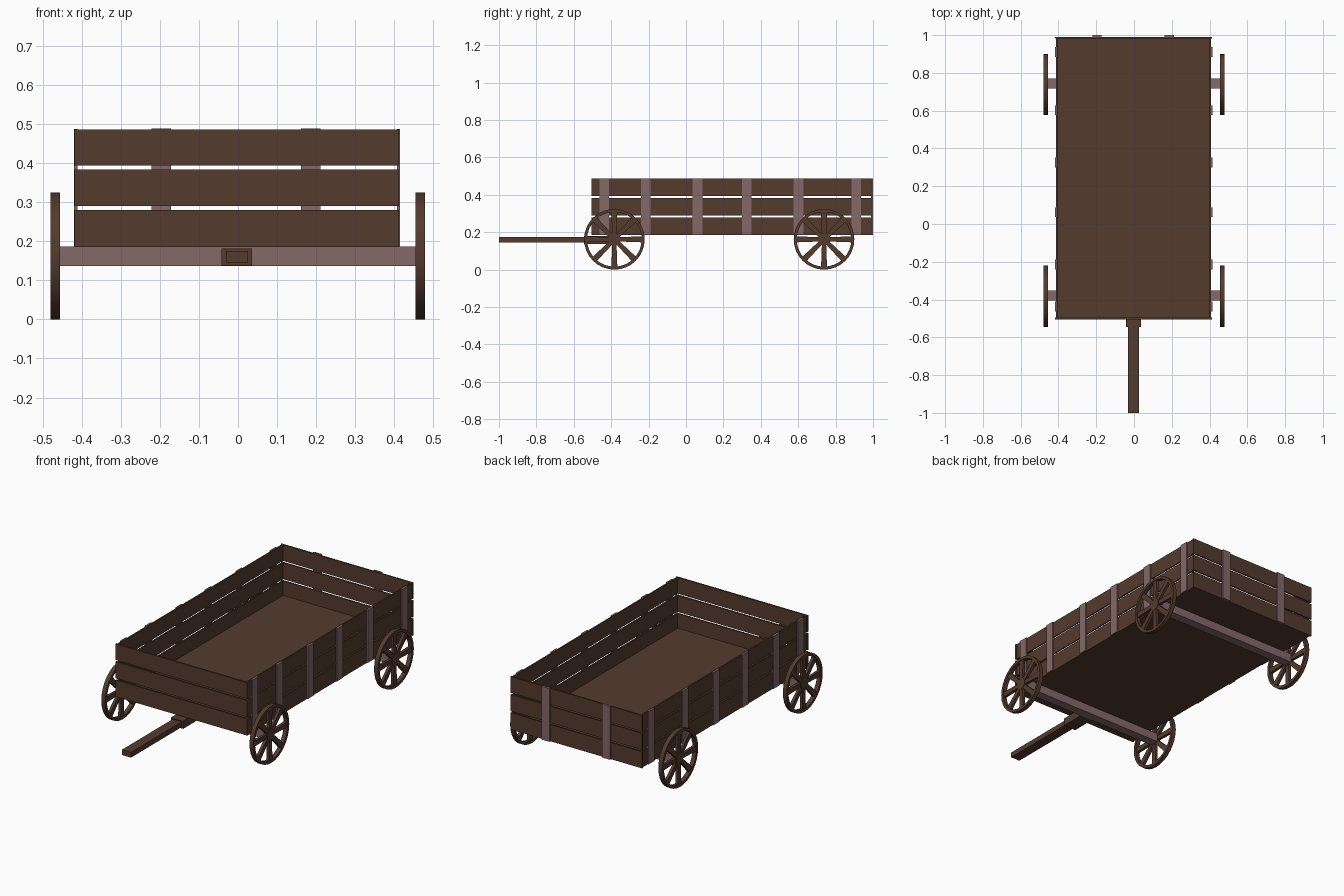
import bpy, bmesh, math
from mathutils import Matrix, Vector

if "Cube" in bpy.data.objects:
    bpy.data.objects.remove(bpy.data.objects["Cube"])


def material(name, rgb):
    m = bpy.data.materials.new(name)
    m.diffuse_color = (*rgb, 1)
    m.use_nodes = True
    m.node_tree.nodes["Principled BSDF"].inputs["Base Color"].default_value = m.diffuse_color
    return m


BROWN = material("dark_brown_wood", (0.088, 0.043, 0.027))
MAUVE = material("mauve_wood", (0.23, 0.138, 0.138))


def finish(name, bm, mat):
    bmesh.ops.recalc_face_normals(bm, faces=bm.faces[:])
    me = bpy.data.meshes.new(name)
    bm.to_mesh(me)
    bm.free()
    me.materials.append(mat)
    ob = bpy.data.objects.new(name, me)
    bpy.context.collection.objects.link(ob)
    return ob


def box(name, x, y, z, mat):
    """Box from (min, max) ranges."""
    bm = bmesh.new()
    bmesh.ops.create_cube(bm, size=1)
    for v in bm.verts:
        v.co = Vector([(r[0] + r[1]) / 2 + c * (r[1] - r[0])
                       for r, c in zip((x, y, z), v.co)])
    return finish(name, bm, mat)


X0, X1, Y0, Y1 = -0.412, 0.408, -0.504, 0.99
T = 0.008

# bed floor
box("bed_floor", (X0, X1), (Y0, Y1), (0.185, 0.197), BROWN)

# plank walls, three boards high
for i, z in enumerate([(0.185, 0.28), (0.29, 0.384), (0.394, 0.486)]):
    box(f"left_board_{i}", (X0, X0 + T), (Y0, Y1), z, BROWN)
    box(f"right_board_{i}", (X1 - T, X1), (Y0, Y1), z, BROWN)
    box(f"front_board_{i}", (X0 - 0.006, X1 + 0.004), (Y0 - 0.002, Y0 + T), z, BROWN)
    box(f"back_board_{i}", (X0 - 0.006, X1 + 0.004), (Y1 - T, Y1 + 0.001), z, BROWN)

# upright battens on the sides and back
for i, y in enumerate([-0.437, -0.215, 0.062, 0.325, 0.602, 0.91]):
    yr = (y - 0.026, y + 0.026)
    box(f"left_batten_{i}", (X0 - 0.007, X0 + 0.001), yr, (0.187, 0.487), MAUVE)
    box(f"right_batten_{i}", (X1 - 0.001, X1 + 0.007), yr, (0.187, 0.487), MAUVE)
for i, x in enumerate([-0.196, 0.186]):
    box(f"back_batten_{i}", (x - 0.025, x + 0.025), (Y1, 1.0), (0.185, 0.488), MAUVE)


# spoked wheels
def wheel(name, cx, cy, cz, r=0.162, w=0.024, n=32):
    bm = bmesh.new()
    ri = r - 0.016
    # rim: rectangular section swept round the axle
    rings = []
    for k in range(n):
        a = 2 * math.pi * k / n
        rings.append([bm.verts.new((x, q * math.cos(a), q * math.sin(a)))
                      for x, q in ((-w / 2, ri), (w / 2, ri), (w / 2, r), (-w / 2, r))])
    for k in range(n):
        a, b = rings[k], rings[(k + 1) % n]
        for j in range(4):
            bm.faces.new((a[j], a[(j + 1) % 4], b[(j + 1) % 4], b[j]))
    # spokes, slightly wider at the rim
    for k in range(8):
        g = bmesh.ops.create_cube(bm, size=1)["verts"]
        for v in g:
            outer = v.co.z > 0
            v.co = Vector((v.co.x * 0.016, v.co.y * (0.032 if outer else 0.022),
                           ri + 0.003 if outer else 0.01))
        bmesh.ops.rotate(bm, verts=g, matrix=Matrix.Rotation(k * math.pi / 4, 3, 'X'))
    # hub
    bmesh.ops.create_cone(bm, cap_ends=True, segments=16, radius1=0.033, radius2=0.033,
                          depth=0.02, matrix=Matrix.Rotation(math.pi / 2, 4, 'Y'))
    bmesh.ops.translate(bm, verts=bm.verts[:], vec=(cx, cy, cz))
    ob = finish(name, bm, BROWN)
    bpy.context.view_layer.objects.active = ob
    ob.select_set(True)
    bpy.ops.object.shade_smooth_by_angle(angle=math.radians(30))
    ob.select_set(False)


for label, y in (("front", -0.383), ("back", 0.738)):
    wheel(f"{label}_left_wheel", -0.468, y, 0.162)
    wheel(f"{label}_right_wheel", 0.466, y, 0.162)
    yc = y + 0.005
    box(f"{label}_axle", (-0.459, 0.457), (yc - 0.026, yc + 0.026), (0.137, 0.187), MAUVE)

# drawbar and its socket
box("drawbar_socket", (-0.042, 0.036), (-0.545, -0.39), (0.138, 0.181), BROWN)
box("drawbar", (-0.031, 0.026), (-1.0, -0.5), (0.145, 0.175), BROWN)
